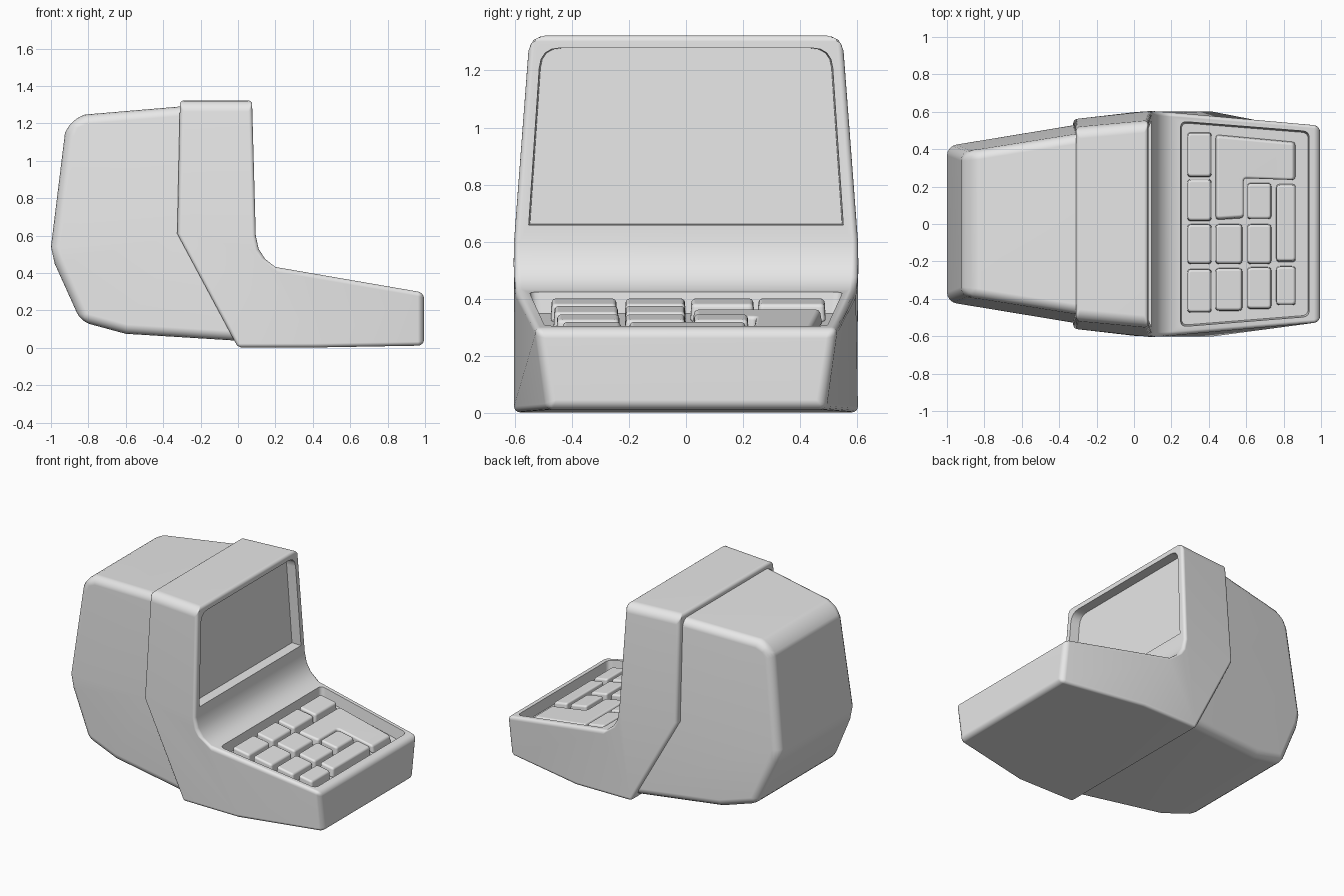
import bpy
import bmesh
from mathutils import Vector

if "Cube" in bpy.data.objects:
    bpy.data.objects.remove(bpy.data.objects["Cube"])

grey = bpy.data.materials.new("plain_grey")
grey.use_nodes = True
grey.diffuse_color = (0.8, 0.8, 0.8, 1)
grey.node_tree.nodes["Principled BSDF"].inputs["Base Color"].default_value = (0.8, 0.8, 0.8, 1)


def make_object(name, bm, weight=None):
    """Turn a bmesh into an object, marking its sharp edges for bevelling."""
    bmesh.ops.recalc_face_normals(bm, faces=bm.faces)
    if weight:
        layer = bm.edges.layers.float.new("bevel_weight_edge")
        for e in bm.edges:
            if e.calc_face_angle(0) > 0.6:
                e[layer] = weight(e)
    mesh = bpy.data.meshes.new(name)
    bm.to_mesh(mesh)
    bm.free()
    mesh.materials.append(grey)
    obj = bpy.data.objects.new(name, mesh)
    bpy.context.collection.objects.link(obj)
    return obj


def finish(obj, bevel, cutters=()):
    """Bevel, cut, then shade smoothly with flat main faces."""
    mod = obj.modifiers.new("rounding", "BEVEL")
    mod.limit_method = "WEIGHT"
    mod.width, mod.segments = bevel, 4
    mod.use_clamp_overlap = False
    for c in cutters:
        cut = obj.modifiers.new("recess", "BOOLEAN")
        cut.operation, cut.solver, cut.object = "DIFFERENCE", "EXACT", c
    bpy.ops.object.select_all(action="DESELECT")
    obj.select_set(True)
    bpy.context.view_layer.objects.active = obj
    bpy.ops.object.convert(target="MESH")
    for c in cutters:
        bpy.data.objects.remove(c)
    bpy.ops.object.shade_smooth_by_angle(angle=0.61)
    normals = obj.modifiers.new("flat_normals", "WEIGHTED_NORMAL")
    normals.keep_sharp = True


def shell(name, profile, sides, weight):
    """Mirrored body from side-profile points (x, z, half width)."""
    bm = bmesh.new()
    left = [bm.verts.new((x, w, z)) for x, z, w in profile]
    right = [bm.verts.new((x, -w, z)) for x, z, w in profile]
    for i in range(len(profile)):
        j = (i + 1) % len(profile)
        bm.faces.new((left[i], left[j], right[j], right[i]))
    for ids in sides:
        bm.faces.new([left[i] for i in ids])
        bm.faces.new([right[i] for i in reversed(ids)])
    return make_object(name, bm, weight)


def rounded(points, radii, steps=4):
    """Outline with its corners rounded."""
    out = []
    for i, p in enumerate(points):
        p = Vector(p)
        a, b = Vector(points[i - 1]), Vector(points[(i + 1) % len(points)])
        r = radii[i] if isinstance(radii, (list, tuple)) else radii
        if r == 0:
            out.append(p)
            continue
        a, b = p + (a - p).normalized() * r, p + (b - p).normalized() * r
        for k in range(steps + 1):
            t = k / steps
            out.append(a * (1 - t) ** 2 + p * 2 * t * (1 - t) + b * t * t)
    return out


def scaled(outline, f):
    c = sum(outline, Vector((0, 0))) / len(outline)
    return [c + (p - c) * f for p in outline]


def loft(name, ring_a, ring_b, weight=None):
    """Closed solid between two matching rings."""
    bm = bmesh.new()
    a = [bm.verts.new(p) for p in ring_a]
    b = [bm.verts.new(p) for p in ring_b]
    for i in range(len(a)):
        j = (i + 1) % len(a)
        bm.faces.new((a[i], a[j], b[j], b[i]))
    bm.faces.new(a[::-1])
    bm.faces.new(b)
    return make_object(name, bm, weight)


def on_deck(outline, offset):
    """Lay an x,y outline on the sloping keyboard deck."""
    return [(p.x, p.y, 0.432 - 0.173 * (p.x - 0.2) + offset) for p in outline]


def on_front(outline, offset):
    """Lay a y,z outline on the leaning monitor front."""
    return [(0.095 - 0.028 * (p.y - 0.6) + offset, p.x, p.y) for p in outline]


# Front case: monitor surround flowing into the keyboard deck
def case_weight(e):
    a, b = e.verts[0].co, e.verts[1].co
    if a.z > 1.3 and b.z > 1.3 and abs(a.x - b.x) > 0.1:
        return 1.0
    if a.x > 0.9 and b.x > 0.9:
        return 0.55
    return 0.35


case = shell("front_case", [
    (-0.31, 1.323, 0.515), (0.075, 1.323, 0.55), (0.095, 0.6, 0.605),
    (0.11, 0.53, 0.603), (0.145, 0.475, 0.6), (0.2, 0.432, 0.595),
    (0.995, 0.295, 0.53), (0.995, 0.012, 0.485), (0.42, 0.002, 0.603),
    (0, 0.002, 0.6), (-0.325, 0.61, 0.56)],
    [(0, 1, 2, 10), (10, 2, 3, 4, 5, 8, 9), (5, 6, 7, 8)], case_weight)

# Recesses for the screen and the keys
screen_outline = rounded([(-0.555, 0.655), (0.555, 0.655), (0.513, 1.28), (-0.513, 1.28)],
                         [0, 0, 0.07, 0.07])
screen_cut = loft("screen_cutter", on_front(scaled(screen_outline, 0.985), -0.065),
                  on_front(screen_outline, 0.05))
tray_outline = rounded([(0.245, -0.555), (0.94, -0.5), (0.94, 0.5), (0.245, 0.555)], 0.035)
tray_cut = loft("tray_cutter", on_deck(scaled(tray_outline, 0.975), -0.075),
                on_deck(tray_outline, 0.05))
finish(case, 0.06, [screen_cut, tray_cut])

# Rear housing, tapering backwards and upwards
rear_profile = [(-0.25, 1.295), (-0.82, 1.247), (-0.89, 1.215), (-0.925, 1.15),
                (-1, 0.54), (-0.98, 0.45), (-0.84, 0.14), (-0.6, 0.075),
                (0.05, 0.035), (-0.25, 0.61)]
rear = shell("rear_housing",
             [(x, z, 0.53 + 0.165 * (x + 0.31) - 0.075 * max(0, z - 0.6))
              for x, z in rear_profile],
             [(0, 1, 2, 3, 4, 9), (9, 4, 5, 6, 7, 8)], lambda e: 1.0)
finish(rear, 0.05)

# Keys, by deck column: x range, then y ranges
columns = [
    ((0.285, 0.415), [(0.25, 0.49), (0.015, 0.24), (-0.215, 0), (-0.475, -0.24)]),
    ((0.435, 0.58), [(-0.215, 0), (-0.465, -0.235)]),
    ((0.605, 0.735), [(0.025, 0.22), (-0.215, 0), (-0.455, -0.23)]),
    ((0.76, 0.865), [(-0.205, 0.215), (-0.435, -0.225)]),
]


def add_key(name, corners, drop):
    outline = rounded(corners, 0.02)
    key = loft(name, on_deck(outline, -0.08), on_deck(scaled(outline, 0.96), -drop),
               lambda e: 1.0)
    finish(key, 0.013)


for c, ((x0, x1), spans) in enumerate(columns):
    for r, (y0, y1) in enumerate(spans):
        add_key(f"key_{c + 1}_{r + 1}", [(x0, y0), (x1, y0), (x1, y1), (x0, y1)], 0.014)

# Large angled key
add_key("large_key", [(0.435, 0.02), (0.585, 0.03), (0.585, 0.245), (0.865, 0.235),
                      (0.865, 0.44), (0.435, 0.48)], 0.026)
